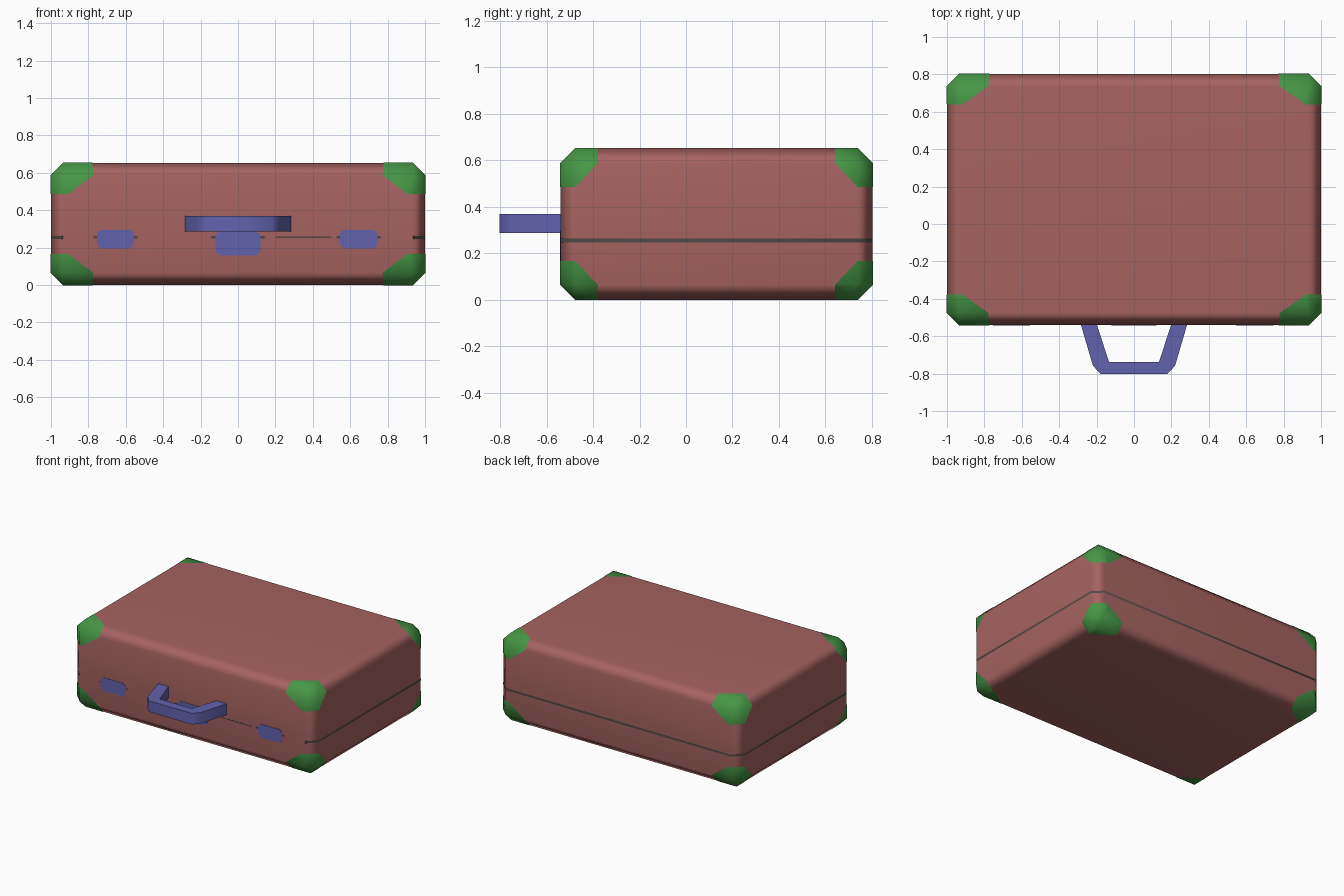
import bpy, bmesh
from mathutils import Vector

if "Cube" in bpy.data.objects:
    bpy.data.objects.remove(bpy.data.objects["Cube"])

HALF = Vector((1.0, 0.671, 0.326))        # half size of the case
CENTRE = Vector((0, 0.131, 0.326))
FRONT = CENTRE.y - HALF.y


def material(name, rgb):
    m = bpy.data.materials.new(name)
    m.diffuse_color = (*rgb, 1)
    m.use_nodes = True
    m.node_tree.nodes["Principled BSDF"].inputs["Base Color"].default_value = m.diffuse_color
    return m


RED = material("red leather", (0.38, 0.125, 0.119))
GREEN = material("green corners", (0.06, 0.30, 0.06))
BLUE = material("blue metal", (0.122, 0.122, 0.42))
GREY = material("dark seam", (0.085, 0.065, 0.065))


def finish(bm, name, mat, loc=(0, 0, 0), angle=1.05):
    bmesh.ops.recalc_face_normals(bm, faces=bm.faces)
    me = bpy.data.meshes.new(name)
    bm.to_mesh(me)
    bm.free()
    me.materials.append(mat)
    me.shade_smooth()
    me.set_sharp_from_angle(angle=angle)
    ob = bpy.data.objects.new(name, me)
    ob.location = loc
    bpy.context.collection.objects.link(ob)
    return ob


def weighted(ob):
    w = ob.modifiers.new("weighted", 'WEIGHTED_NORMAL')
    w.keep_sharp = True


def case_bm(grow=0.0):
    """Chamfered box centred on the origin, pushed out by grow."""
    bm = bmesh.new()
    bmesh.ops.create_cube(bm, size=2)
    for v in bm.verts:
        v.co = Vector([c * (h + grow) for c, h in zip(v.co, HALF)])
    bmesh.ops.bevel(bm, geom=bm.edges[:], offset=0.066, segments=1,
                    profile=0.5, affect='EDGES')
    bm.normal_update()
    return bm


def keep_side(bm, co, normal):
    """Keep only what lies on the side the normal points to."""
    bmesh.ops.bisect_plane(bm, geom=bm.verts[:] + bm.edges[:] + bm.faces[:],
                           plane_co=co, plane_no=Vector(normal).normalized(),
                           clear_inner=True)


def prism(name, mat, pts, vec):
    bm = bmesh.new()
    face = bm.faces.new([bm.verts.new(p) for p in pts])
    new = bmesh.ops.extrude_face_region(bm, geom=[face], use_keep_orig=True)["geom"]
    for v in new:
        if isinstance(v, bmesh.types.BMVert):
            v.co += Vector(vec)
    return finish(bm, name, mat)


def front_plate(name, mat, x0, x1, z0, z1, cut, proud):
    """Thin eight-sided plate on the front face."""
    y = FRONT + 0.002
    outline = [(x0 + cut, z0), (x1 - cut, z0), (x1, z0 + cut), (x1, z1 - cut),
               (x1 - cut, z1), (x0 + cut, z1), (x0, z1 - cut), (x0, z0 + cut)]
    return prism(name, mat, [(x, y, z) for x, z in outline], (0, -0.002 - proud, 0))


# Case body
weighted(finish(case_bm(), "case_body", RED, CENTRE))

# Corner guards: one cut from a grown case, then mirrored to all eight corners
bm = case_bm(0.0015)
for axis, reach in enumerate((0.232, 0.162, 0.166)):
    n = Vector((0, 0, 0))
    n[axis] = 1
    keep_side(bm, HALF - n * reach, n)
keep_side(bm, HALF - Vector((0.31, 0, 0)), (1 / 0.31, 1 / 0.22, 1 / 0.235))
corners = finish(bm, "corner_guards", GREEN, CENTRE)
mirror = corners.modifiers.new("mirror", 'MIRROR')
mirror.use_axis = (True, True, True)
weighted(corners)

# Seam band on the sides and back, open along the front
bm = case_bm(0.0006)
keep_side(bm, (0, 0, 0.247 - CENTRE.z), (0, 0, 1))
keep_side(bm, (0, 0, 0.263 - CENTRE.z), (0, 0, -1))
bm.normal_update()
bmesh.ops.delete(bm, geom=[f for f in bm.faces if f.normal.y < -0.9], context='FACES')
finish(bm, "lid_seam", GREY, CENTRE)

# Clasps, centre lock and the bits of seam showing beside them
for side, x in (("left", -0.655), ("right", 0.645)):
    front_plate(side + "_clasp", BLUE, x - 0.1, x + 0.1, 0.195, 0.295, 0.02, 0.003)
    front_plate(side + "_clasp_seam", GREY, x - 0.12, x + 0.12, 0.249, 0.261, 0.005, 0.001)
front_plate("lock_plate", BLUE, -0.12, 0.12, 0.157, 0.288, 0.022, 0.003)
front_plate("lock_seam", GREY, -0.145, 0.145, 0.249, 0.261, 0.005, 0.001)
front_plate("front_seam", GREY, 0.2, 0.5, 0.252, 0.259, 0.003, 0.001)

# Handle
half = [(0.285, FRONT + 0.005), (0.22, -0.757), (0.178, -0.803)]
inner = [(0.133, -0.738), (0.2, FRONT + 0.005)]
outline = (half + [(-x, y) for x, y in reversed(half)]
           + [(-x, y) for x, y in reversed(inner)] + inner)
prism("handle", BLUE, [(x, y, 0.287) for x, y in outline], (0, 0, 0.083))
